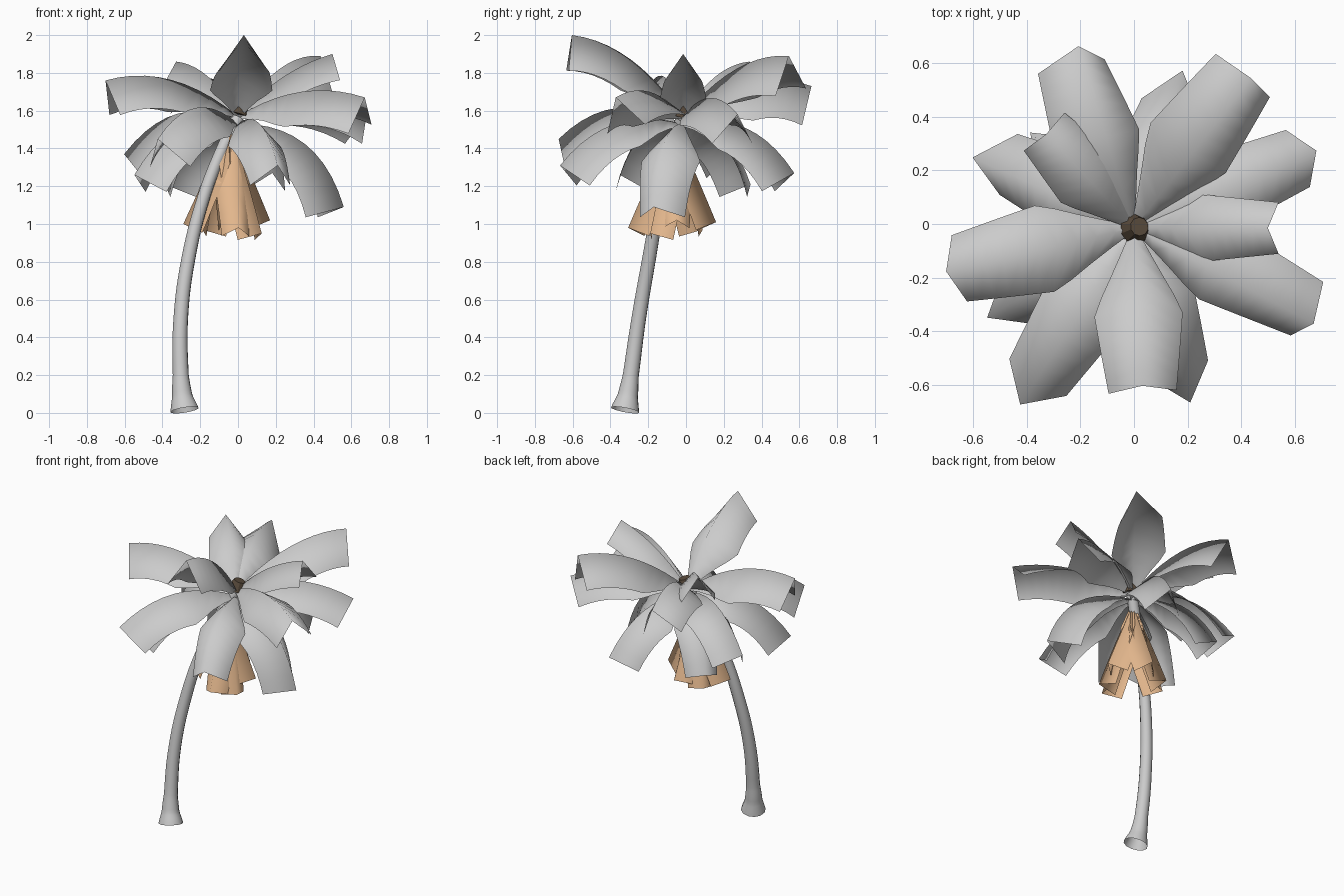
import bpy
import bmesh
import math
from mathutils import Vector

cube = bpy.data.objects.get("Cube")
if cube:
    bpy.data.objects.remove(cube, do_unlink=True)


def material(name, rgb):
    m = bpy.data.materials.new(name)
    m.use_nodes = True
    m.diffuse_color = (*rgb, 1)
    m.node_tree.nodes["Principled BSDF"].inputs["Base Color"].default_value = (*rgb, 1)
    return m


GREY = material("soft_grey", (0.6, 0.6, 0.6))
STRAW = material("dry_straw", (0.78, 0.48, 0.27))
BROWN = material("dark_brown", (0.1, 0.07, 0.045))


def add_object(name, mesh, mat, smooth=True):
    mesh.materials.clear()
    mesh.materials.append(mat)
    for p in mesh.polygons:
        p.use_smooth = smooth
    obj = bpy.data.objects.new(name, mesh)
    bpy.context.collection.objects.link(obj)
    return obj


def frond(name, mat, root, azimuth, reach, tip_z, bend, bend_z, width, roll=0, steps=10):
    """Folded leaf swept along a quadratic arc, ridge on the outer side."""
    a, b = math.radians(azimuth), math.radians(roll)
    out = Vector((math.cos(a), math.sin(a), 0))
    flat_side = Vector((-math.sin(a), math.cos(a), 0))
    p0 = Vector(root)
    p1 = Vector((root[0], root[1], bend_z)) + out * reach * bend
    p2 = Vector((root[0], root[1], tip_z)) + out * reach
    bm = bmesh.new()
    rows = []
    for i in range(steps + 1):
        t = i / steps
        ridge = p0 * (1 - t) ** 2 + p1 * 2 * t * (1 - t) + p2 * t * t
        tangent = ((p1 - p0) * (1 - t) + (p2 - p1) * t).normalized()
        level_up = tangent.cross(flat_side)
        side = flat_side * math.cos(b) + level_up * math.sin(b)
        up = level_up * math.cos(b) - flat_side * math.sin(b)
        # widen quickly from the root, then fold more steeply towards the tip
        grow = min(1, 0.08 + t / 0.4)
        past = max(0, (t - 0.4) / 0.6)
        half = width * grow * (1 - 0.23 * past)
        drop = width * grow * (0.95 + 0.2 * past)
        rows.append([bm.verts.new(ridge + side * half * s - up * drop * abs(s))
                     for s in (-1, 0, 1)])
    for r, q in zip(rows, rows[1:]):
        for k in range(2):
            bm.faces.new((r[k], q[k], q[k + 1], r[k + 1]))
    mesh = bpy.data.meshes.new(name)
    bm.normal_update()
    bm.to_mesh(mesh)
    bm.free()
    return add_object(name, mesh, mat)


# Trunk: leaning, flared tube with an open foot
curve = bpy.data.curves.new("trunk_path", "CURVE")
curve.dimensions = "3D"
curve.bevel_depth = 1
curve.bevel_resolution = 4
curve.resolution_u = 6
trunk_points = [
    (-0.283, -0.322, 0.015, 0.077), (-0.295, -0.308, 0.09, 0.055),
    (-0.303, -0.292, 0.2, 0.043), (-0.303, -0.25, 0.5, 0.039),
    (-0.262, -0.195, 0.82, 0.037), (-0.185, -0.14, 1.13, 0.034),
    (-0.09, -0.08, 1.38, 0.033), (0, -0.02, 1.56, 0.035),
]
spline = curve.splines.new("BEZIER")
spline.bezier_points.add(len(trunk_points) - 1)
for bp, (x, y, z, r) in zip(spline.bezier_points, trunk_points):
    bp.co = (x, y, z)
    bp.radius = r
    bp.handle_left_type = bp.handle_right_type = "AUTO"
path = bpy.data.objects.new("trunk_path", curve)
bpy.context.collection.objects.link(path)
bpy.context.view_layer.update()
trunk_mesh = bpy.data.meshes.new_from_object(
    path.evaluated_get(bpy.context.evaluated_depsgraph_get()))
bpy.data.objects.remove(path, do_unlink=True)
add_object("trunk", trunk_mesh, GREY)

# Crown bud: short tapered plug leaning with the trunk
bm = bmesh.new()
bmesh.ops.create_cone(bm, cap_ends=True, segments=10, radius1=0.057, radius2=0.035, depth=0.06)
bud_mesh = bpy.data.meshes.new("crown_bud")
bm.to_mesh(bud_mesh)
bm.free()
bud = add_object("crown_bud", bud_mesh, BROWN, smooth=False)
bud.location = (0.012, -0.014, 1.607)
bud.rotation_euler = (math.radians(-8), math.radians(16), 0)

# Living fronds: azimuth, reach, tip height, bend position, bend height, half width, roll
upper = [
    (-87, 0.59, 2.0, 0.45, 1.96, 0.165),
    (0, 0.5, 1.9, 0.45, 1.82, 0.125),
    (52, 0.71, 1.89, 0.5, 1.91, 0.17, 9),
    (107, 0.71, 1.73, 0.5, 1.86, 0.17, 14),
    (133, 0.48, 1.86, 0.45, 1.84, 0.135),
    (193, 0.72, 1.76, 0.5, 1.86, 0.165),
    (-28, 0.76, 1.67, 0.5, 1.78, 0.155, 12),
    (23, 0.74, 1.58, 0.5, 1.76, 0.15),
]
lower = [
    (-123, 0.78, 1.45, 0.55, 1.74, 0.165),
    (156, 0.66, 1.37, 0.55, 1.72, 0.155, -10),
    (-72, 0.68, 1.31, 0.6, 1.64, 0.145),
    (-149, 0.64, 1.26, 0.6, 1.64, 0.14),
    (73, 0.62, 1.27, 0.62, 1.62, 0.15),
    (137, 0.53, 1.21, 0.65, 1.58, 0.13),
    (-15, 0.58, 1.09, 0.76, 1.54, 0.16),
]
for i, spec in enumerate(upper):
    frond(f"upper_frond_{i + 1}", GREY, (0, -0.015, 1.57), *spec)
for i, spec in enumerate(lower):
    frond(f"lower_frond_{i + 1}", GREY, (0, -0.02, 1.53), *spec)

# Dry fronds: hanging skirt around the upper trunk, azimuth, reach, tip height
skirt = [
    (3, 0.21, 1.02), (85, 0.22, 1.01), (135, 0.21, 0.97),
    (182, 0.25, 1.0), (280, 0.25, 0.98), (-38, 0.21, 0.95),
]
for i, (azimuth, reach, tip) in enumerate(skirt):
    frond(f"dry_frond_{i + 1}", STRAW, (-0.04, -0.06, 1.52), azimuth,
          reach, tip, 0.45, 1.3, 0.095, steps=6)
